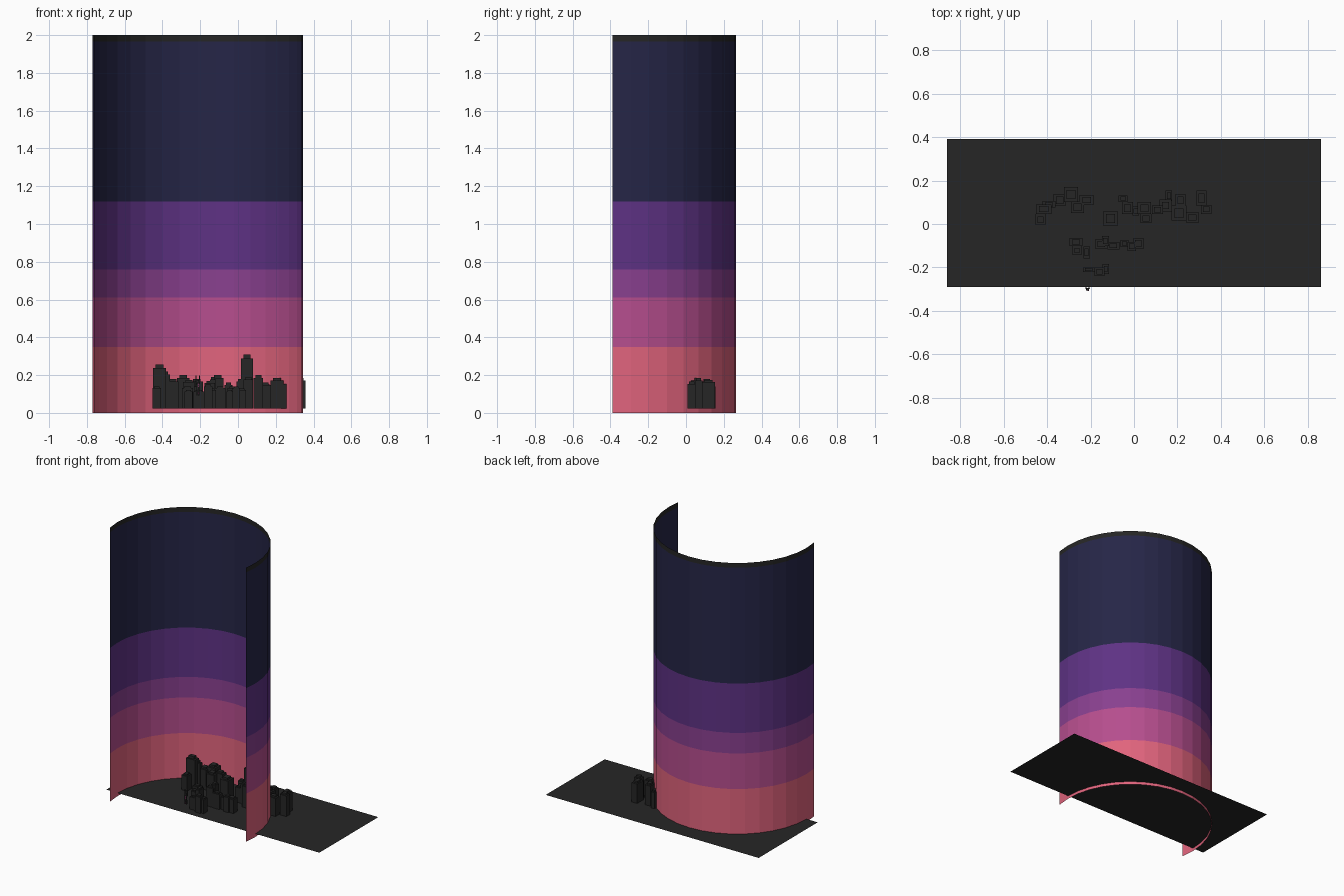
import bpy
import bmesh
import math
from mathutils import Matrix, Vector

default_cube = bpy.data.objects.get("Cube")
if default_cube:
    bpy.data.objects.remove(default_cube, do_unlink=True)


def make_material(name, colour):
    material = bpy.data.materials.new(name)
    material.use_nodes = True
    rgba = (*colour, 1)
    material.diffuse_color = rgba
    shader = material.node_tree.nodes["Principled BSDF"]
    shader.inputs["Base Color"].default_value = rgba
    shader.inputs["Roughness"].default_value = 0.8
    return material


black = make_material("charcoal black", (.019, .019, .019))
navy = make_material("night navy", (.019, .019, .063))
violet = make_material("deep violet", (.112, .032, .231))
purple = make_material("dusk purple", (.25, .051, .275))
magenta = make_material("sunset magenta", (.468, .076, .27))
coral = make_material("horizon coral", (.75, .127, .205))


def finish(name, bm, material):
    mesh = bpy.data.meshes.new(name)
    bm.to_mesh(mesh)
    bm.free()
    mesh.materials.append(material)
    obj = bpy.data.objects.new(name, mesh)
    bpy.context.collection.objects.link(obj)
    return obj


def add_box(bm, centre, size):
    matrix = Matrix.Translation(centre) @ Matrix.Diagonal((*size, 1))
    bmesh.ops.create_cube(bm, size=1, matrix=matrix)


# Curved sky backdrop: an open sheet a little longer than a half circle
CENTRE = Vector((-.212, -.292))
RADIUS = .557
STEPS = 20


def sky_band(name, bottom, top, material):
    bm = bmesh.new()
    columns = []
    for step in range(STEPS + 1):
        angle = math.radians(-10 + 10 * step)
        x = CENTRE.x + RADIUS * math.cos(angle)
        y = CENTRE.y + RADIUS * math.sin(angle)
        columns.append([bm.verts.new((x, y, z)) for z in (bottom, top)])
    for near, far in zip(columns, columns[1:]):
        bm.faces.new((near[0], far[0], far[1], near[1]))
    finish(name, bm, material)


bottom = 0
for name, top, material in (
    ("sky_horizon", .35, coral),
    ("sky_low", .61, magenta),
    ("sky_middle", .76, purple),
    ("sky_high", 1.12, violet),
    ("sky_night", 1.965, navy),
    ("sky_rim", 2, black),
):
    sky_band(name, bottom, top, material)
    bottom = top

# Flat ground sheet crossing the backdrop
GROUND = .022
bm = bmesh.new()
corners = [(-.86, -.29), (.86, -.29), (.86, .39), (-.86, .39)]
bm.faces.new([bm.verts.new((x, y, GROUND)) for x, y in corners])
finish("ground_sheet", bm, black)


# City blocks: each tower has a body and a narrower roof block
def tower(name, x, y, width, depth, top):
    bm = bmesh.new()
    roof = (top - GROUND) * .08
    body = top - GROUND - roof
    add_box(bm, (x, y, GROUND + body / 2), (width, depth, body))
    add_box(bm, (x, y, top - roof / 2), (width * .62, depth * .62, roof))
    finish(name, bm, black)


def district(name, towers):
    for number, values in enumerate(towers, start=1):
        tower(f"{name}_tower_{number}", *values)


district("left_city", [
    (-.43, .02, .045, .05, .14),
    (-.415, .068, .07, .045, .255),
    (-.39, .09, .06, .03, .22),
    (-.342, .11, .055, .055, .18),
    (-.29, .135, .065, .068, .2),
    (-.26, .077, .06, .055, .175),
    (-.218, .11, .064, .045, .18),
])
district("centre_city", [
    (-.108, .025, .065, .068, .2),
    (-.05, .117, .042, .03, .16),
    (-.03, .073, .05, .055, .14),
    (.008, .06, .03, .04, .18),
    (.048, .073, .062, .055, .31),
    (.055, .025, .05, .042, .19),
    (.108, .065, .05, .04, .2),
])
district("right_city", [
    (.145, .085, .055, .055, .16),
    (.16, .13, .03, .05, .15),
    (.207, .05, .07, .07, .185),
    (.214, .11, .045, .055, .18),
    (.268, .03, .06, .045, .165),
    (.31, .118, .046, .07, .175),
    (.332, .067, .05, .04, .185),
])
district("middle_row", [
    (-.267, -.083, .06, .036, .14),
    (-.262, -.122, .04, .04, .12),
    (-.218, -.13, .03, .055, .15),
    (-.15, -.092, .055, .046, .17),
    (-.132, -.078, .032, .046, .19),
    (-.095, -.1, .055, .036, .14),
    (-.044, -.09, .036, .032, .12),
    (-.01, -.103, .04, .04, .14),
    (.02, -.09, .046, .05, .13),
])
district("front_row", [
    (-.208, -.21, .055, .022, .12),
    (-.158, -.22, .046, .04, .15),
    (-.13, -.207, .028, .046, .13),
])

# Tiny leaping figure in front of the city
FIGURE = Vector((-.213, -.3, .14))
bm = bmesh.new()
add_box(bm, FIGURE, (.014, .012, .036))
add_box(bm, FIGURE + Vector((0, 0, .027)), (.012, .012, .014))
for side in (-1, 1):
    add_box(bm, FIGURE + Vector((side * .009, .006, .035)), (.005, .006, .045))
    add_box(bm, FIGURE + Vector((side * .005, .004, -.033)), (.006, .008, .03))
finish("leaping_figure", bm, black)

# Bright marks on the figure
bm = bmesh.new()
for height in (-.035, .0, .012):
    add_box(bm, FIGURE + Vector((.003, -.007, height)), (.006, .003, .008))
finish("figure_marks", bm, magenta)
